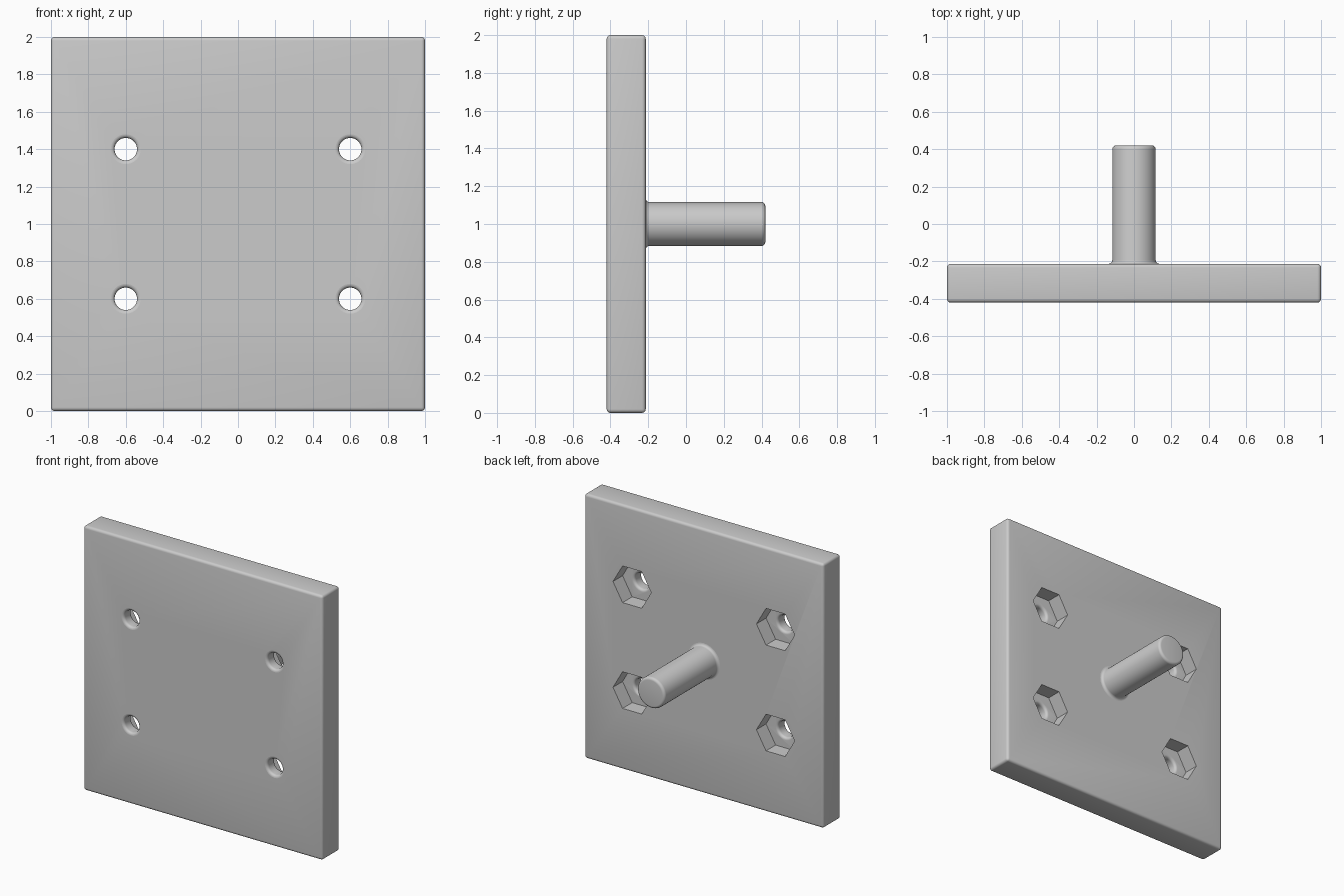
import bpy, bmesh, math
from mathutils import Matrix

cube = bpy.data.objects.get("Cube")
if cube:
    bpy.data.objects.remove(cube, do_unlink=True)

FRONT, BACK, END = -0.42, -0.213, 0.42   # plate faces and rod tip along y
R = 0.02                                 # edge rounding
FLOOR = BACK - 0.115                     # bottom of the nut pockets

grey = bpy.data.materials.new("plain grey")
grey.use_nodes = True
colour = (0.6, 0.6, 0.6, 1)
grey.diffuse_color = colour
grey.node_tree.nodes["Principled BSDF"].inputs["Base Color"].default_value = colour


def arc(radius, y, start, end, steps=5):
    """Quarter round as (radius, y) points about a centre."""
    angles = [math.radians(start + (end - start) * i / steps) for i in range(steps + 1)]
    return [(radius + R * math.cos(a), y + R * math.sin(a)) for a in angles]


def lathe(name, profile, sides, x=0, z=1):
    """Closed solid turned about the y axis from (radius, y) points."""
    bm = bmesh.new()
    rings = [[bm.verts.new((x + r * math.cos(math.tau * i / sides), y,
                            z + r * math.sin(math.tau * i / sides)))
              for i in range(sides)] for r, y in profile]
    for a, b in zip(rings, rings[1:]):
        for i in range(sides):
            j = (i + 1) % sides
            bm.faces.new((a[i], a[j], b[j], b[i]))
    bm.faces.new(rings[0])
    bm.faces.new(rings[-1])
    bmesh.ops.recalc_face_normals(bm, faces=bm.faces)
    mesh = bpy.data.meshes.new(name)
    bm.to_mesh(mesh)
    bm.free()
    mesh.materials.append(grey)
    obj = bpy.data.objects.new(name, mesh)
    bpy.context.collection.objects.link(obj)
    return obj


def smooth(obj):
    bpy.ops.object.select_all(action='DESELECT')
    obj.select_set(True)
    bpy.context.view_layer.objects.active = obj
    bpy.ops.object.shade_smooth_by_angle(angle=math.radians(35))


# Square plate with rounded edges
bm = bmesh.new()
bmesh.ops.create_cube(bm, size=1, matrix=Matrix.Translation((0, (FRONT + BACK) / 2, 1))
                      @ Matrix.Diagonal((2, BACK - FRONT, 2, 1)))
bmesh.ops.bevel(bm, geom=bm.edges[:], offset=R, segments=4, profile=0.5, affect='EDGES')
mesh = bpy.data.meshes.new("plate")
bm.to_mesh(mesh)
bm.free()
mesh.materials.append(grey)
plate = bpy.data.objects.new("plate", mesh)
bpy.context.collection.objects.link(plate)

# Bolt holes with rounded mouths, opening into hexagonal nut pockets at the back
hole = 0.06
hole_profile = ([(hole + R, FRONT - 0.05)] + arc(hole + R, FRONT + R, 270, 180)
                + arc(hole + R, FLOOR - R, 180, 90) + [(hole + R, FLOOR + 0.01)])
pocket_profile = [(0.16, FLOOR), (0.16, BACK + 0.05)]
cutters = []
for x in (-0.6, 0.6):
    for z in (0.6, 1.4):
        cutters.append(lathe("hole_cutter", hole_profile, 40, x, z))
        cutters.append(lathe("pocket_cutter", pocket_profile, 6, x, z))
for cutter in cutters:
    cutter.hide_render = True
    cut = plate.modifiers.new("cut", 'BOOLEAN')
    cut.operation = 'DIFFERENCE'
    cut.solver = 'EXACT'
    cut.object = cutter

# Bake the cuts and discard the cutters
bpy.context.view_layer.update()
baked = bpy.data.meshes.new_from_object(plate.evaluated_get(bpy.context.evaluated_depsgraph_get()))
plate.modifiers.clear()
plate.data = baked
for cutter in cutters:
    bpy.data.objects.remove(cutter, do_unlink=True)
smooth(plate)

# Round rod with a filleted foot and rounded tip
rod = 0.116
rod_profile = ([(rod + R, BACK - 0.01)] + arc(rod + R, BACK + R, 270, 180)
               + arc(rod - R, END - R, 0, 90))
smooth(lathe("rod", rod_profile, 64))
